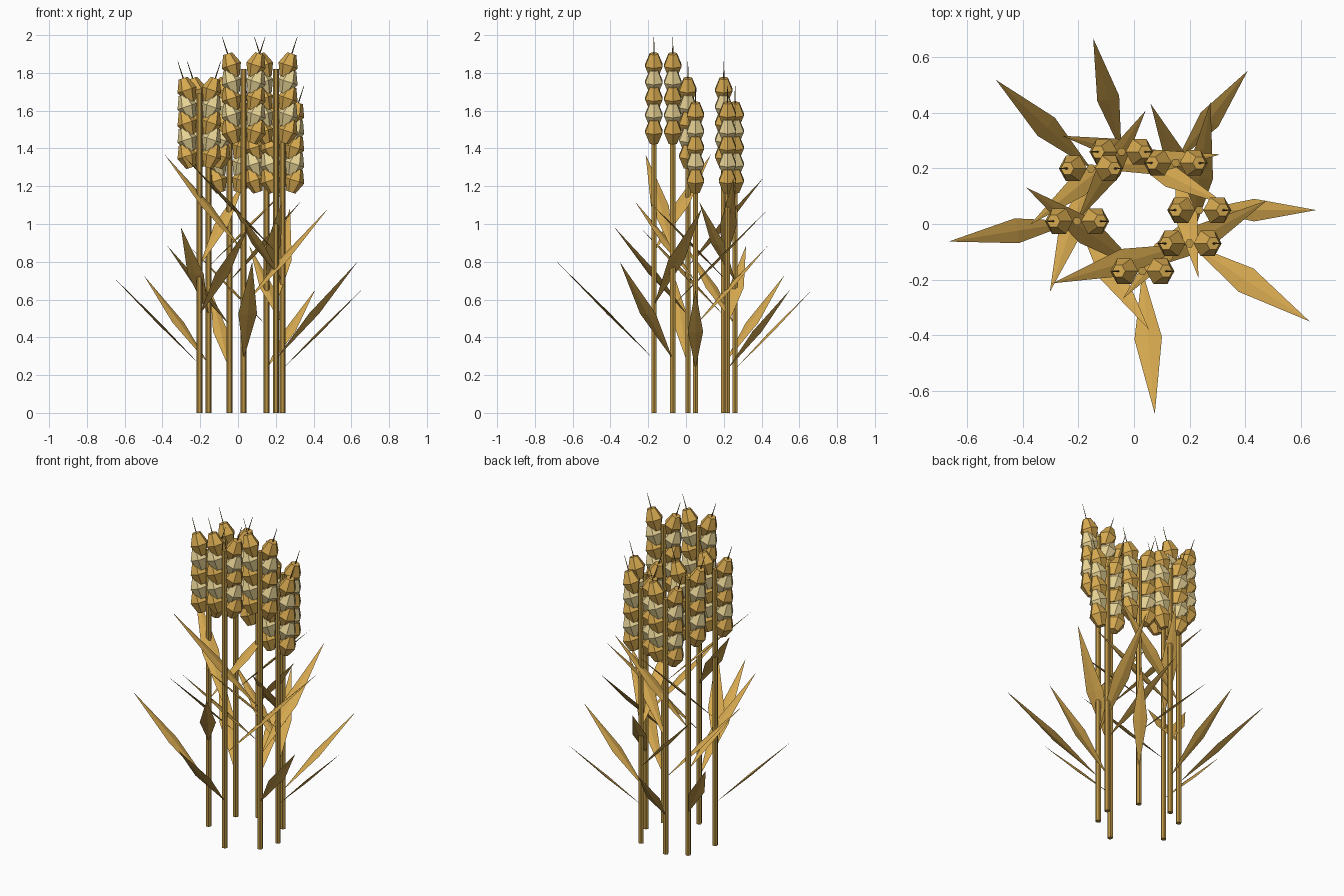
import bpy, bmesh
from math import radians, cos, sin, pi
from mathutils import Matrix, Vector

if "Cube" in bpy.data.objects:
    bpy.data.objects.remove(bpy.data.objects["Cube"])


def material(name, rgb):
    m = bpy.data.materials.new(name)
    m.diffuse_color = (*rgb, 1)
    m.use_nodes = True
    m.node_tree.nodes["Principled BSDF"].inputs["Base Color"].default_value = m.diffuse_color
    return m


GOLD = material("gold", (0.68, 0.40, 0.08))
PALE = material("pale_gold", (0.80, 0.65, 0.30))
STRAW = material("straw", (0.50, 0.30, 0.06))
BROWN = material("dark_straw", (0.25, 0.16, 0.05))


def lathe(bm, rings, matrix, sides=6):
    """Closed faceted solid from (z, radius) rings."""
    loops = [[bm.verts.new(matrix @ Vector((r * cos(2 * pi * i / sides),
                                            r * sin(2 * pi * i / sides), z)))
              for i in range(sides)] for z, r in rings]
    for a, b in zip(loops, loops[1:]):
        for i in range(sides):
            j = (i + 1) % sides
            bm.faces.new((a[i], a[j], b[j], b[i]))
    bm.faces.new(loops[0][::-1])
    bm.faces.new(loops[-1])


def leaf(bm, base, angle, reach, width):
    """Creased diamond blade rising at 45 degrees."""
    out = Vector((cos(angle), sin(angle), 0))
    side = Vector((-sin(angle), cos(angle), 0))
    along = out + Vector((0, 0, 1))
    normal = (Vector((0, 0, 1)) - out).normalized()
    mid = base + along * reach * 0.47
    root, tip = bm.verts.new(base), bm.verts.new(base + along * reach)
    ring = [bm.verts.new(mid + d) for d in (side * width / 2, normal * 0.007,
                                            -side * width / 2, -normal * 0.007)]
    for i in range(4):
        a, b = ring[i], ring[(i + 1) % 4]
        bm.faces.new((root, a, b))
        bm.faces.new((tip, b, a))


def finish(bm, name, mat):
    bmesh.ops.recalc_face_normals(bm, faces=bm.faces)
    me = bpy.data.meshes.new(name)
    bm.to_mesh(me)
    bm.free()
    me.materials.append(mat)
    bpy.context.collection.objects.link(bpy.data.objects.new(name, me))


# x, y, stem height, direction of the lowest leaf
STALKS = [(0.235, 0.05, 1.16, 0), (0.15, 0.22, 1.16, 52), (-0.045, 0.26, 1.16, 104),
          (-0.155, 0.20, 1.29, 137), (-0.205, 0.01, 1.29, 189),
          (0.03, -0.17, 1.42, -85), (0.20, -0.07, 1.42, -33)]
GRAIN = [(-0.065, 0.025), (0, 0.053), (0.065, 0.025)]
TILT = radians(18)

for n, (x, y, h, turn) in enumerate(STALKS, 1):
    place = Matrix.Translation((x, y, 0))

    # stem, running up into the ear
    bm = bmesh.new()
    lathe(bm, [(0, 0.016), (h + 0.40, 0.016)], place)
    finish(bm, f"stem_{n}", STRAW)

    # three leaves spiralling up the stem
    bm = bmesh.new()
    for k in range(3):
        leaf(bm, Vector((x, y, h * 0.2 * (k + 1))), radians(turn) + 2 * k,
             0.363 * h, 0.07 * h)
    finish(bm, f"leaves_{n}", GOLD)

    # ear: two columns of outward-leaning grains in alternating colours
    gold, pale, awns = bmesh.new(), bmesh.new(), bmesh.new()
    for s in (-1, 1):
        lean = Matrix.Rotation(s * TILT, 4, 'Y')
        for k in range(5):
            at = place @ Matrix.Translation((s * 0.065, 0, h + 0.07 + 0.0875 * k)) @ lean
            lathe(pale if k % 2 else gold, GRAIN, at)
        # bristle on the top grain
        lathe(awns, [(0.05, 0.004), (0.158, 0.0012)], at, 4)
    finish(gold, f"ear_grains_gold_{n}", GOLD)
    finish(pale, f"ear_grains_pale_{n}", PALE)
    finish(awns, f"bristles_{n}", BROWN)
